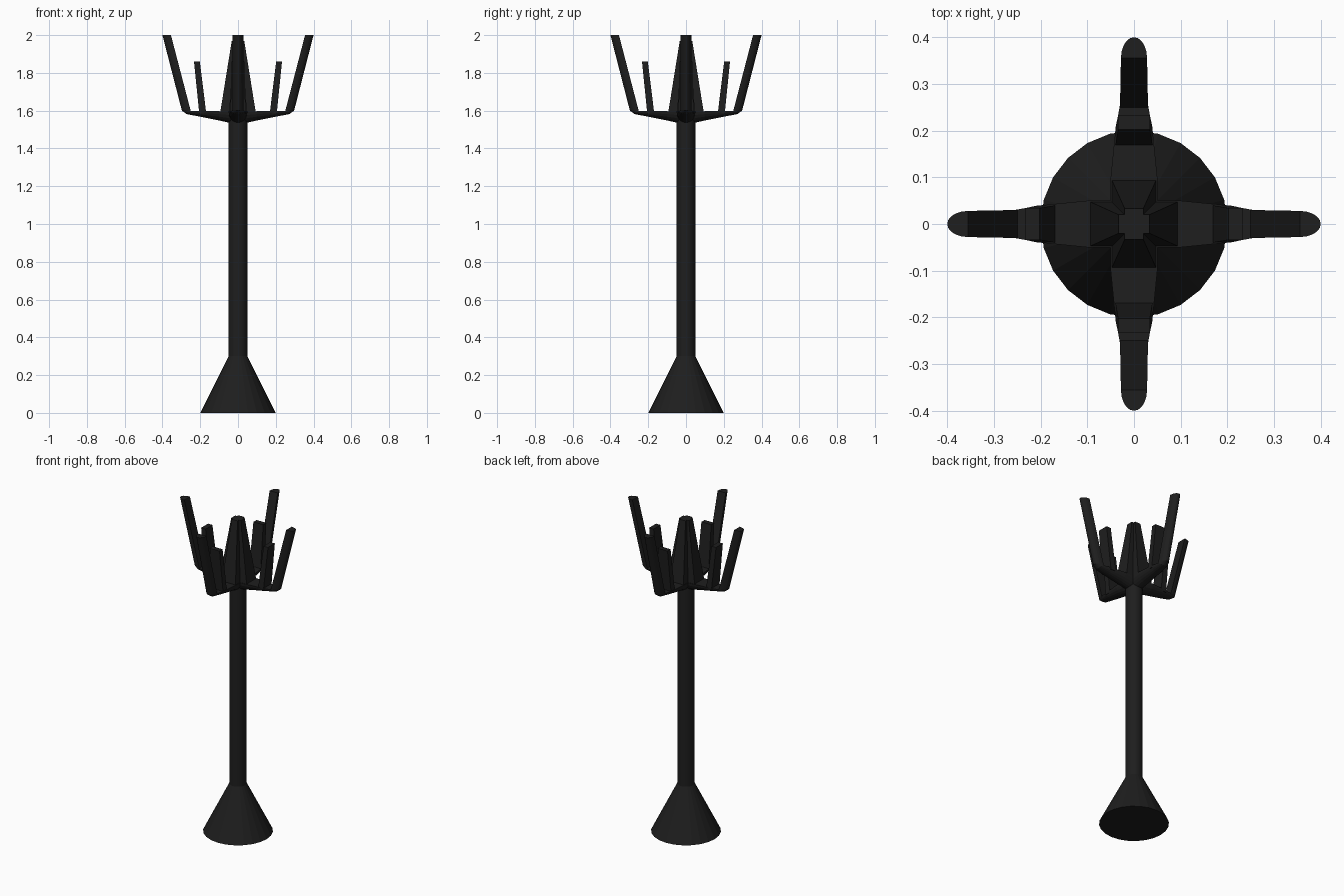
import bpy, bmesh, math
from mathutils import Matrix

if "Cube" in bpy.data.objects:
    bpy.data.objects.remove(bpy.data.objects["Cube"])

dark = bpy.data.materials.new("dark_metal")
dark.diffuse_color = (0.013, 0.013, 0.013, 1)
dark.use_nodes = True
dark.node_tree.nodes["Principled BSDF"].inputs["Base Color"].default_value = dark.diffuse_color


def finish(name, bm):
    bmesh.ops.recalc_face_normals(bm, faces=bm.faces)
    me = bpy.data.meshes.new(name)
    bm.to_mesh(me)
    bm.free()
    me.materials.append(dark)
    ob = bpy.data.objects.new(name, me)
    bpy.context.collection.objects.link(ob)
    return ob


def loft(bm, rings):
    """Skin a list of equal-length closed rings and cap both ends."""
    rows = [[bm.verts.new(p) for p in ring] for ring in rings]
    for a, b in zip(rows, rows[1:]):
        n = len(a)
        for i in range(n):
            bm.faces.new((a[i], a[(i + 1) % n], b[(i + 1) % n], b[i]))
    bm.faces.new(rows[0])
    bm.faces.new(rows[-1])


def circle(r, z, n=24):
    return [(r * math.cos(math.tau * i / n), r * math.sin(math.tau * i / n), z) for i in range(n)]


def half_round(inner, outer, w, n=10):
    """Flat side through the inner point, half ellipse bulging to the outer point."""
    ring = []
    for i in range(n + 1):
        a = math.pi * i / n
        s = math.sin(a)
        ring.append((inner[0] + (outer[0] - inner[0]) * s, w * math.cos(a),
                     inner[1] + (outer[1] - inner[1]) * s))
    return ring


def block(x0, x1, w, z):
    return [(x0, -w, z), (x1, -w, z), (x1, w, z), (x0, w, z)]


# Flared foot and pole
bm = bmesh.new()
loft(bm, [circle(0.2, 0), circle(0.05, 0.3), circle(0.05, 1.56)])
finish("foot_and_pole", bm)

# Four identical crown quarters
ARM = [((0, 1.595), (0, 1.53), 0.05),
       ((0.05, 1.595), (0.05, 1.537), 0.05),
       ((0.10, 1.597), (0.10, 1.548), 0.05),
       ((0.20, 1.597), (0.20, 1.568), 0.04),
       ((0.25, 1.597), (0.272, 1.582), 0.031),
       ((0.252, 1.605), (0.297, 1.60), 0.03),
       ((0.355, 2.0), (0.40, 2.0), 0.028)]
for k in range(4):
    rot = Matrix.Rotation(k * math.pi / 2, 4, 'Z')
    parts = {
        "arm_and_outer_prong": [half_round(*s) for s in ARM],
        "inner_prong": [block(0.168, 0.205, 0.04, 1.585), block(0.202, 0.233, 0.034, 1.86)],
        "centre_spike_fin": [block(0, 0.095, 0.048, 1.585), block(0, 0.033, 0.02, 1.97)],
    }
    for name, rings in parts.items():
        bm = bmesh.new()
        loft(bm, rings)
        bm.transform(rot)
        finish(f"{name}_{k + 1}", bm)
